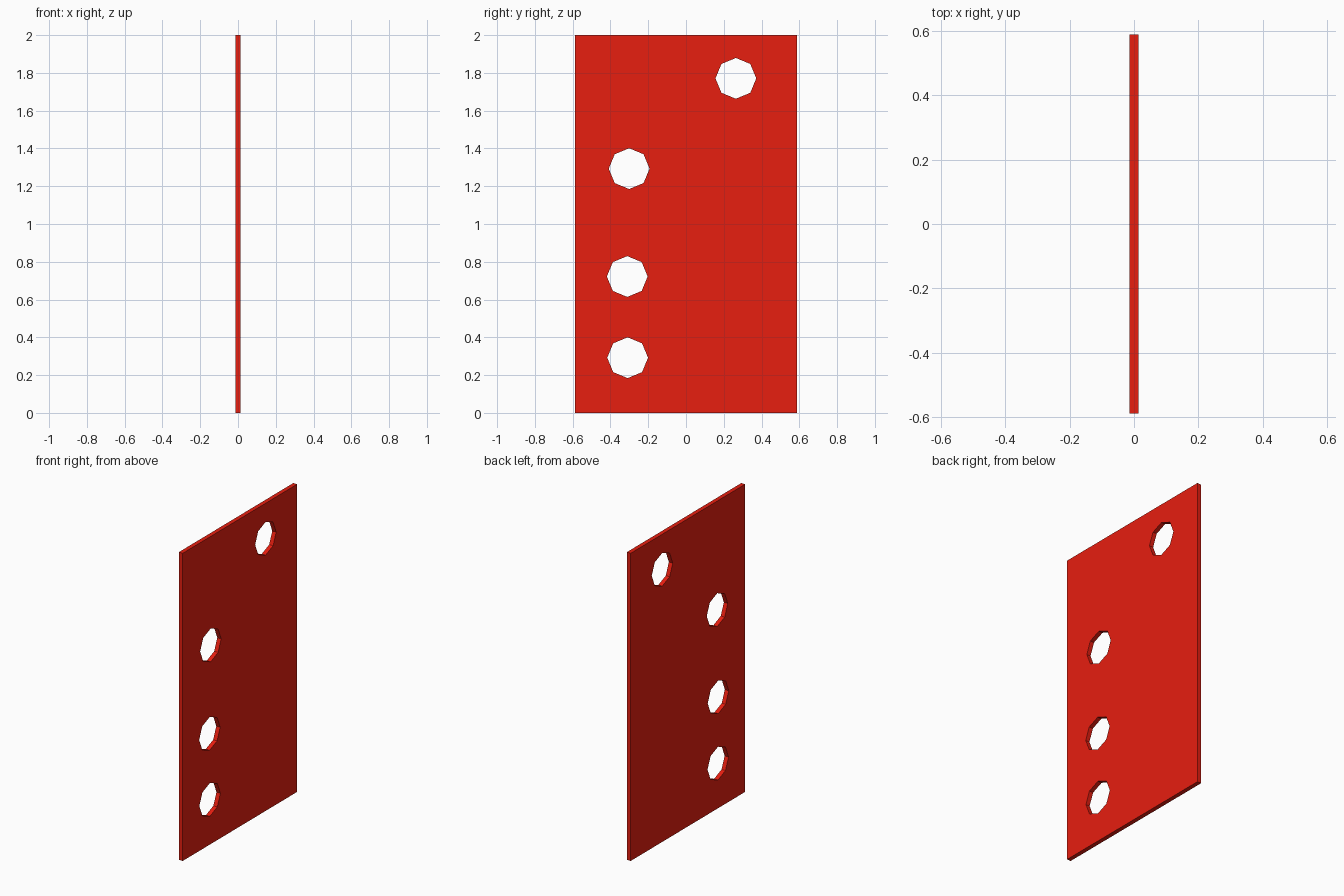
import bpy, bmesh, math

if "Cube" in bpy.data.objects:
    bpy.data.objects.remove(bpy.data.objects["Cube"])

THICK, HALF_W, HEIGHT = 0.028, 0.588, 2.0
HOLE_R = 0.108
HOLES = [(0.264, 1.771), (-0.301, 1.293), (-0.311, 0.722), (-0.309, 0.292)]


def add_loop(bm, points):
    """Closed edge loop in the YZ plane at the back of the plate."""
    vs = [bm.verts.new((-THICK / 2, y, z)) for y, z in points]
    return [bm.edges.new((vs[i - 1], vs[i])) for i in range(len(vs))]


def octagon(y, z):
    return [(y + HOLE_R * math.cos(i * math.pi / 4),
             z + HOLE_R * math.sin(i * math.pi / 4)) for i in range(8)]


bm = bmesh.new()

# rectangular outline and eight-sided holes
edges = add_loop(bm, [(-HALF_W, 0), (HALF_W, 0), (HALF_W, HEIGHT), (-HALF_W, HEIGHT)])
for y, z in HOLES:
    edges += add_loop(bm, octagon(y, z))

# fill between the loops, then give the sheet its thickness
bmesh.ops.triangle_fill(bm, use_beauty=True, use_dissolve=False, edges=edges, normal=(1, 0, 0))
ext = bmesh.ops.extrude_face_region(bm, geom=bm.faces[:], use_keep_orig=True)
moved = [g for g in ext["geom"] if isinstance(g, bmesh.types.BMVert)]
bmesh.ops.translate(bm, verts=moved, vec=(THICK, 0, 0))
bmesh.ops.recalc_face_normals(bm, faces=bm.faces[:])

mesh = bpy.data.meshes.new("perforated_plate")
bm.to_mesh(mesh)
bm.free()
plate = bpy.data.objects.new("perforated_plate", mesh)
bpy.context.collection.objects.link(plate)

# red finish
red = bpy.data.materials.new("red")
red.diffuse_color = (0.8, 0.013, 0.005, 1)
red.use_nodes = True
red.node_tree.nodes["Principled BSDF"].inputs["Base Color"].default_value = red.diffuse_color
mesh.materials.append(red)
